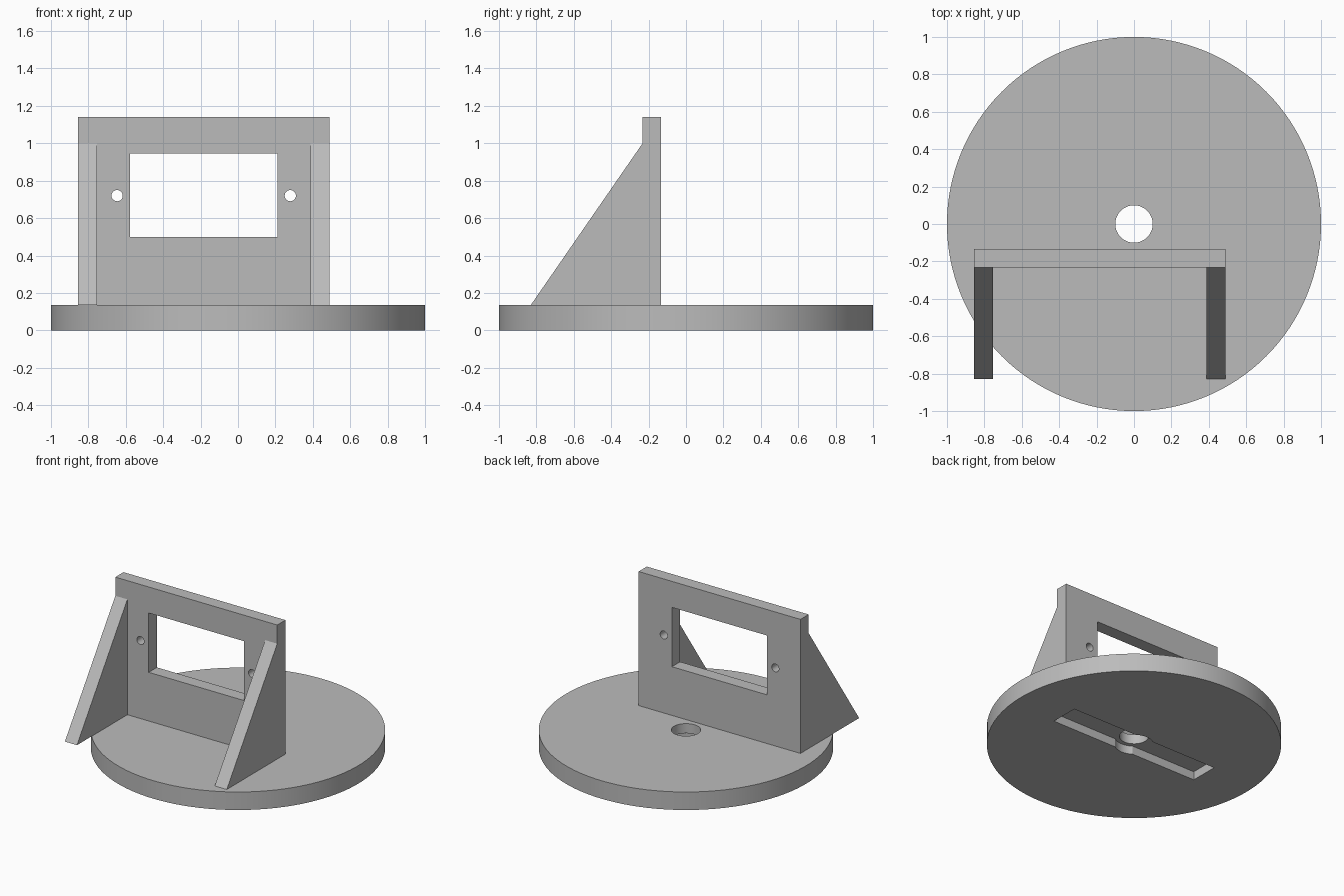
import bpy
from math import pi, radians
from mathutils import Matrix

if "Cube" in bpy.data.objects:
    bpy.data.objects.remove(bpy.data.objects["Cube"])

grey = bpy.data.materials.new("plain grey")
grey.use_nodes = True
grey.diffuse_color = (0.5, 0.5, 0.5, 1)
grey.node_tree.nodes["Principled BSDF"].inputs["Base Color"].default_value = (0.5, 0.5, 0.5, 1)

BASE_TOP = 0.135
LEFT, RIGHT = 0.488, -0.855
BACK, FRONT = -0.135, -0.232
MID = (LEFT + RIGHT) / 2


def finish(obj, name):
    obj.name = name
    obj.data.materials.clear()
    obj.data.materials.append(grey)
    return obj


def box(name, x0, x1, y0, y1, z0, z1):
    bpy.ops.mesh.primitive_cube_add(size=1)
    obj = bpy.context.object
    centre = ((x0 + x1) / 2, (y0 + y1) / 2, (z0 + z1) / 2)
    obj.data.transform(Matrix.Translation(centre) @ Matrix.Diagonal((x1 - x0, y1 - y0, z1 - z0, 1)))
    return finish(obj, name)


def cylinder(name, radius, depth, location, sides=48, along_y=False):
    bpy.ops.mesh.primitive_cylinder_add(vertices=sides, radius=radius, depth=depth)
    obj = bpy.context.object
    turn = Matrix.Rotation(pi / 2 if along_y else 0, 4, "X")
    obj.data.transform(Matrix.Translation(location) @ turn)
    return finish(obj, name)


def cut(target, cutters):
    for cutter in cutters:
        mod = target.modifiers.new(cutter.name, "BOOLEAN")
        mod.operation, mod.solver, mod.object = "DIFFERENCE", "EXACT", cutter
    bpy.ops.object.select_all(action="DESELECT")
    target.select_set(True)
    bpy.context.view_layer.objects.active = target
    for mod in list(target.modifiers):
        bpy.ops.object.modifier_apply(modifier=mod.name)
    for cutter in cutters:
        bpy.data.objects.remove(cutter)
    bpy.ops.object.shade_smooth_by_angle(angle=radians(30))


# Round base with a centre hole and a recessed slot underneath
base = cylinder("round_base", 1, BASE_TOP, (0, 0, BASE_TOP / 2), sides=128)
cut(base, [
    cylinder("centre_hole", 0.1, 1, (0, 0, 0)),
    box("slot", -0.62, 0.62, -0.107, 0.107, -0.1, 0.063),
    cylinder("hub_recess", 0.132, 0.326, (0, 0, -0.1)),
])

# Upright plate with a window and two screw holes
plate = box("upright_plate", RIGHT, LEFT, FRONT, BACK, BASE_TOP, 1.14)
cut(plate, [box("window", MID - 0.395, MID + 0.395, -0.5, 0.1, 0.5, 0.945)] + [
    cylinder("screw_hole", 0.03, 0.6, (MID + side * 0.463, -0.2, 0.72), sides=32, along_y=True)
    for side in (-1, 1)
])

# Triangular braces in front of the plate
profile = [(-0.83, BASE_TOP), (FRONT, BASE_TOP), (FRONT, 1.0)]
for name, x0, x1 in (("right_brace", RIGHT, RIGHT + 0.1), ("left_brace", LEFT - 0.1, LEFT)):
    mesh = bpy.data.meshes.new(name)
    points = [(x, y, z) for x in (x0, x1) for y, z in profile]
    mesh.from_pydata(points, [], [(2, 1, 0), (3, 4, 5), (0, 1, 4, 3), (1, 2, 5, 4), (2, 0, 3, 5)])
    brace = bpy.data.objects.new(name, mesh)
    bpy.context.collection.objects.link(brace)
    finish(brace, name)
